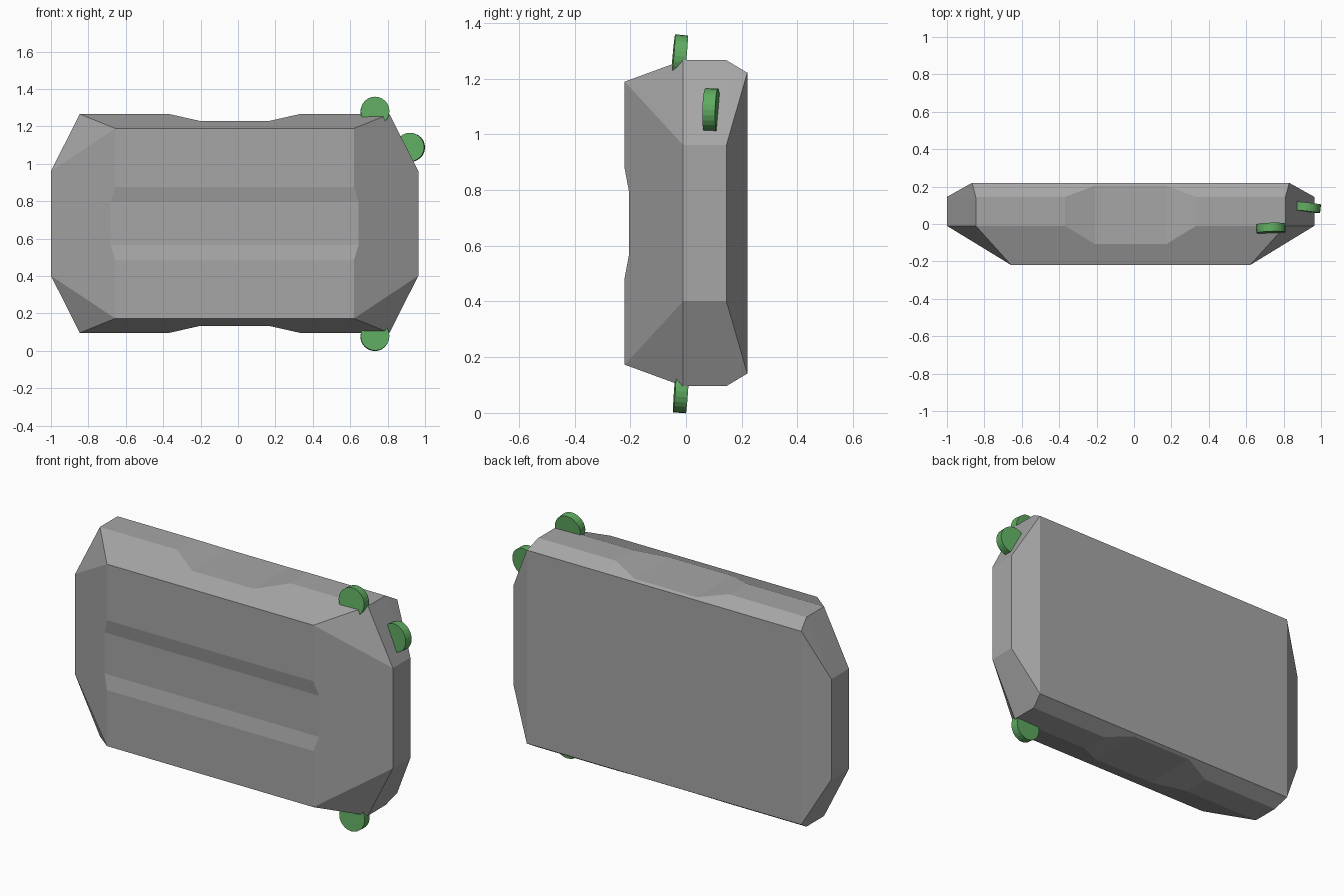
import bpy, bmesh, math
from mathutils import Matrix

if "Cube" in bpy.data.objects:
    bpy.data.objects.remove(bpy.data.objects["Cube"])

XC, ZC = -0.018, 0.681  # centre of the body


def material(name, color):
    mat = bpy.data.materials.new(name)
    mat.diffuse_color = (*color, 1)
    mat.use_nodes = True
    mat.node_tree.nodes["Principled BSDF"].inputs["Base Color"].default_value = mat.diffuse_color
    return mat


def new_object(name, bm):
    bmesh.ops.recalc_face_normals(bm, faces=bm.faces[:])
    mesh = bpy.data.meshes.new(name)
    bm.to_mesh(mesh)
    bm.free()
    ob = bpy.data.objects.new(name, mesh)
    bpy.context.collection.objects.link(ob)
    return ob


def prism(name, profile, vec):
    bm = bmesh.new()
    face = bm.faces.new([bm.verts.new(p) for p in profile])
    ext = bmesh.ops.extrude_face_region(bm, geom=[face])
    verts = [v for v in ext["geom"] if isinstance(v, bmesh.types.BMVert)]
    bmesh.ops.translate(bm, verts=verts, vec=vec)
    ob = new_object(name, bm)
    ob.hide_render = True
    return ob


# Faceted body: octagonal band tapering to a rectangle at the front and back
rings = [(-0.22, [(0.638, 0.508)]),
         (-0.01, [(0.982, 0.28), (0.828, 0.585)]),
         (0.145, [(0.982, 0.28), (0.828, 0.585)]),
         (0.22, [(0.848, 0.54)])]
bm = bmesh.new()
for y, corners in rings:
    for hx, hz in corners:
        for sx in (-1, 1):
            for sz in (-1, 1):
                bm.verts.new((XC + sx * hx, y, ZC + sz * hz))
bmesh.ops.convex_hull(bm, input=bm.verts[:])
bmesh.ops.dissolve_limit(bm, angle_limit=math.radians(1),
                         verts=bm.verts[:], edges=bm.edges[:])
body = new_object("body", bm)

# Shallow grooves: one across the front, one each on top and bottom
cutters = []
y0, d, o = -0.22, 0.015, 0.05
s = (0.195 - 0.115) / d * o
cutters.append(prism("front_groove_cutter", [
    (-1.5, y0 + d, ZC - 0.115), (-1.5, y0 + d, ZC + 0.115),
    (-1.5, y0 - o, ZC + 0.195 + s), (-1.5, y0 - o, ZC - 0.195 - s)], (3, 0, 0)))
for name, sz in (("top_groove_cutter", 1), ("bottom_groove_cutter", -1)):
    d = 0.036
    s = (0.35 - 0.19) / d * o
    zi, zo = ZC + sz * (0.585 - d), ZC + sz * (0.585 + o)
    cutters.append(prism(name, [
        (XC - 0.19, -0.5, zi), (XC + 0.19, -0.5, zi),
        (XC + 0.35 + s, -0.5, zo), (XC - 0.35 - s, -0.5, zo)], (0, 1, 0)))

for c in cutters:
    m = body.modifiers.new(c.name, 'BOOLEAN')
    m.operation = 'DIFFERENCE'
    m.solver = 'EXACT'
    m.object = c
dg = bpy.context.evaluated_depsgraph_get()
cut = bpy.data.meshes.new_from_object(body.evaluated_get(dg))
body.modifiers.clear()
body.data = cut
for c in cutters:
    bpy.data.objects.remove(c)
body.data.materials.clear()
body.data.materials.append(material("dark_grey", (0.38, 0.38, 0.38)))

# Green discs, slightly tilted and half sunk in the body
green = material("green", (0.115, 0.41, 0.12))
discs = [("top_disc", (0.732, -0.023, 1.28), -0.09, 0.03),
         ("bottom_disc", (0.732, -0.018, 0.077), -0.07, 0.03),
         ("side_disc", (0.921, 0.09, 1.088), -0.03, -0.11)]
for name, loc, rx, rz in discs:
    bm = bmesh.new()
    bmesh.ops.create_cone(bm, cap_ends=True, segments=24,
                          radius1=0.077, radius2=0.077, depth=0.046,
                          matrix=Matrix.Rotation(math.pi / 2, 4, 'X'))
    ob = new_object(name, bm)
    ob.location = loc
    ob.rotation_euler = (rx, 0, rz)
    ob.data.materials.append(green)
